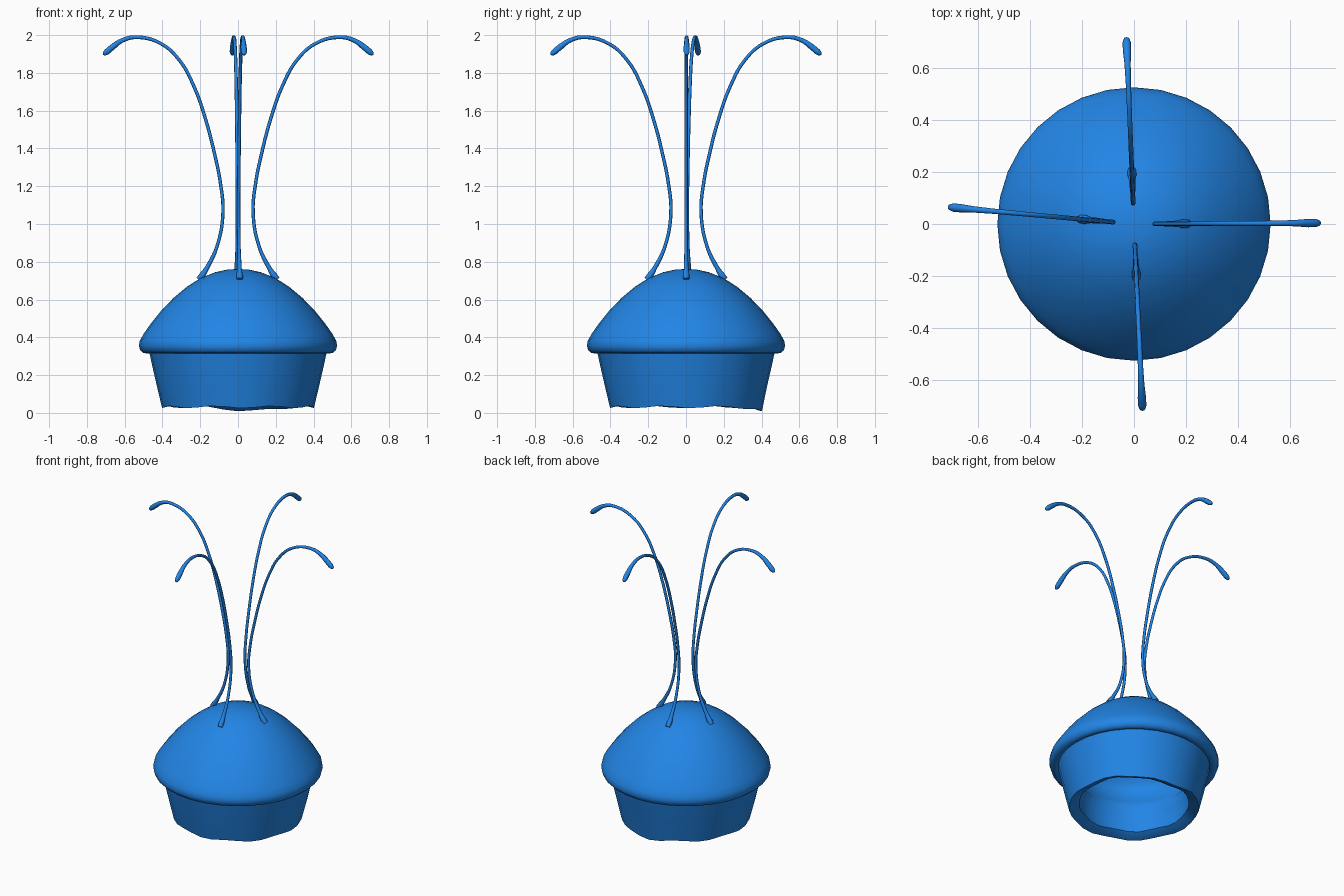
import bpy, bmesh, math

if "Cube" in bpy.data.objects:
    bpy.data.objects.remove(bpy.data.objects["Cube"])

blue = bpy.data.materials.new("bright blue")
blue.diffuse_color = (0.016, 0.235, 0.79, 1)
blue.use_nodes = True
blue.node_tree.nodes["Principled BSDF"].inputs["Base Color"].default_value = blue.diffuse_color
SEG = 32


def finish(ob, angle=50):
    """Give an object its colour and smooth shading with sharp creases."""
    ob.data.materials.clear()
    ob.data.materials.append(blue)
    bpy.ops.object.select_all(action='DESELECT')
    ob.select_set(True)
    bpy.context.view_layer.objects.active = ob
    bpy.ops.object.shade_smooth_by_angle(angle=math.radians(angle))


def revolve(name, profile, warp=None):
    """Spin a (radius, height) profile around z; warp may move each point."""
    bm = bmesh.new()
    rings = []
    for r, z in profile:
        if r == 0:
            rings.append([bm.verts.new((0, 0, z))] * SEG)
            continue
        ring = []
        for k in range(SEG):
            a = 2 * math.pi * k / SEG
            rr, zz = warp(a, r, z) if warp else (r, z)
            ring.append(bm.verts.new((rr * math.cos(a), rr * math.sin(a), zz)))
        rings.append(ring)
    for low, high in zip(rings, rings[1:]):
        for k in range(SEG):
            n = (k + 1) % SEG
            bm.faces.new(dict.fromkeys((low[k], low[n], high[n], high[k])))
    bmesh.ops.recalc_face_normals(bm, faces=bm.faces)
    me = bpy.data.meshes.new(name)
    bm.to_mesh(me)
    bm.free()
    ob = bpy.data.objects.new(name, me)
    bpy.context.collection.objects.link(ob)
    finish(ob)
    return ob


# Wavy bottom edge of the skirt, lower at the back
def wavy(a, r, z):
    if z < 0.08:
        back = max(0, math.cos(a - math.radians(80))) ** 10
        z += 0.006 * math.cos(8 * a + 2.6) - 0.02 * back
    return r, z


# Domed cap with a rolled lip, running into the tapered skirt;
# the thick wall is hollow inside, with an inward fold below the dome
revolve("hollow_cap_and_skirt", [
    (0, 0.762), (0.06, 0.758), (0.12, 0.745), (0.2, 0.713), (0.27, 0.668),
    (0.34, 0.61), (0.405, 0.543), (0.46, 0.475), (0.5, 0.418), (0.52, 0.382),
    (0.525, 0.355), (0.518, 0.332), (0.503, 0.318), (0.485, 0.315),
    (0.47, 0.322), (0.452, 0.24), (0.429, 0.14), (0.402, 0.031),
    (0.375, 0.038), (0.34, 0.058), (0.347, 0.12), (0.346, 0.18),
    (0.33, 0.235), (0.36, 0.28), (0.385, 0.34), (0.395, 0.39),
    (0.386, 0.424), (0.34, 0.48), (0.285, 0.54), (0.22, 0.593),
    (0.16, 0.632), (0.095, 0.66), (0, 0.672)], wavy)

# Curved antennae: (radial distance, height, thickness)
PATH = [(0.207, 0.706, 0.016), (0.19, 0.728, 0.017), (0.166, 0.766, 0.012),
        (0.112, 0.88, 0.009), (0.08, 1.06, 0.009), (0.094, 1.22, 0.009),
        (0.122, 1.36, 0.009), (0.174, 1.56, 0.009), (0.235, 1.73, 0.009),
        (0.31, 1.865, 0.009), (0.41, 1.955, 0.009), (0.54, 1.989, 0.010),
        (0.615, 1.972, 0.012), (0.668, 1.936, 0.016), (0.698, 1.911, 0.016),
        (0.711, 1.900, 0.011), (0.716, 1.895, 0.002)]

for side, degrees in (("right", 0.3), ("back", 92.3), ("left", 174.8), ("front", 272.6)):
    cu = bpy.data.curves.new(side + "_antenna", 'CURVE')
    cu.dimensions = '3D'
    cu.bevel_depth = 1.0
    cu.bevel_resolution = 2
    cu.resolution_u = 5
    cu.use_fill_caps = True
    sp = cu.splines.new('BEZIER')
    sp.bezier_points.add(len(PATH) - 1)
    a = math.radians(degrees)
    for p, (r, z, t) in zip(sp.bezier_points, PATH):
        p.co = (r * math.cos(a), r * math.sin(a), z)
        p.radius = t
        p.handle_left_type = p.handle_right_type = 'AUTO'
    ob = bpy.data.objects.new(side + "_antenna", cu)
    bpy.context.collection.objects.link(ob)
    bpy.ops.object.select_all(action='DESELECT')
    ob.select_set(True)
    bpy.context.view_layer.objects.active = ob
    bpy.ops.object.convert(target='MESH')
    finish(bpy.context.view_layer.objects.active, 60)
